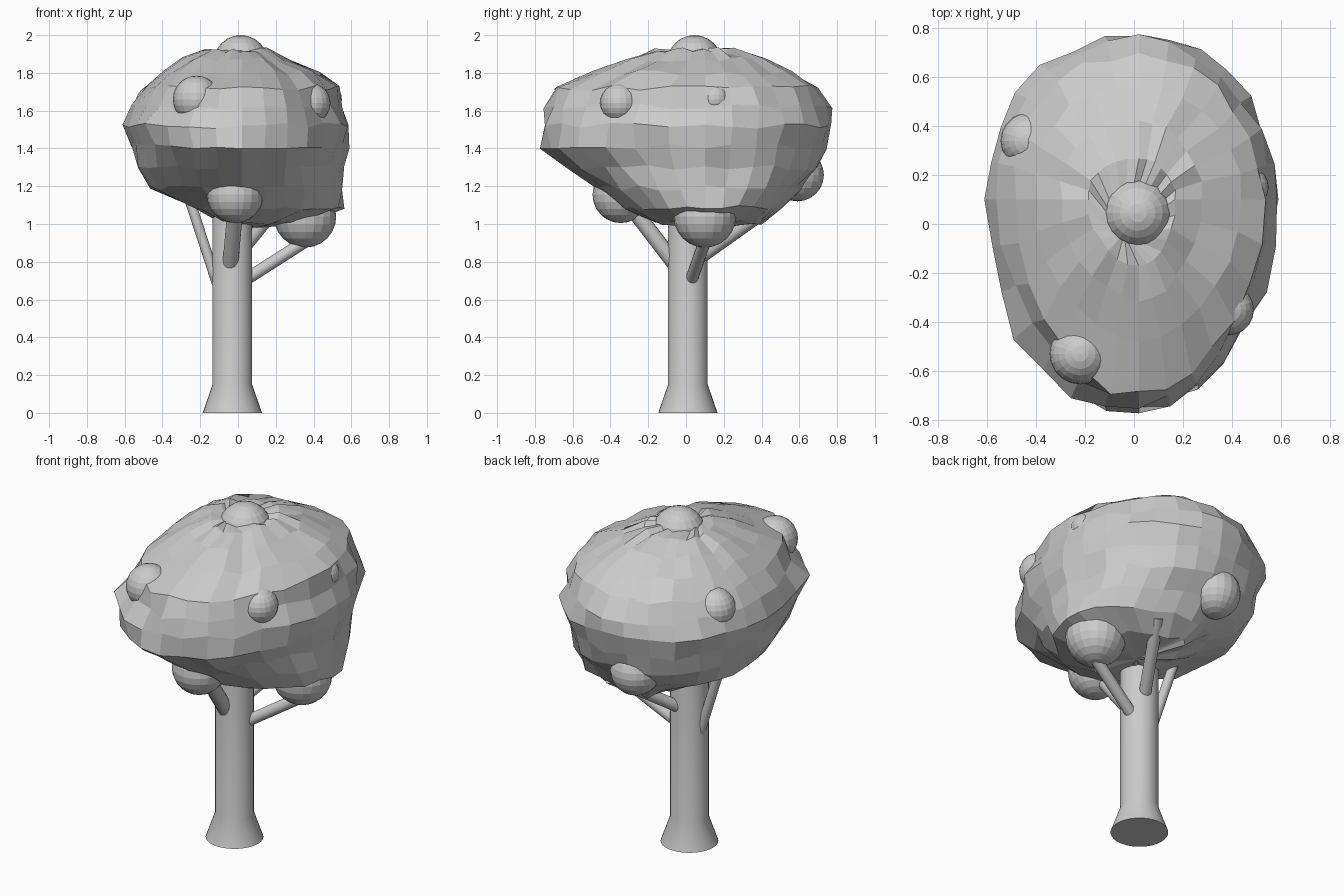
import bpy
import bmesh
import math
import random
from mathutils import Vector

random.seed(4)

default_cube = bpy.data.objects.get("Cube")
if default_cube:
    bpy.data.objects.remove(default_cube, do_unlink=True)

# One plain grey for the whole tree
grey = bpy.data.materials.new("plain grey")
grey.use_nodes = True
colour = (0.6, 0.6, 0.6, 1)
grey.diffuse_color = colour
grey.node_tree.nodes["Principled BSDF"].inputs["Base Color"].default_value = colour


def finish(mesh_builder, name, smooth=False):
    """Turn a bmesh into a named, coloured object."""
    bmesh.ops.recalc_face_normals(mesh_builder, faces=mesh_builder.faces[:])
    mesh = bpy.data.meshes.new(name)
    mesh_builder.to_mesh(mesh)
    mesh_builder.free()
    mesh.materials.append(grey)
    result = bpy.data.objects.new(name, mesh)
    bpy.context.collection.objects.link(result)
    if smooth:
        bpy.ops.object.select_all(action="DESELECT")
        result.select_set(True)
        bpy.context.view_layer.objects.active = result
        bpy.ops.object.shade_smooth_by_angle(angle=math.radians(35))


def loft(mesh_builder, rings):
    """Bridge neighbouring rings of vertices with quads."""
    for lower, upper in zip(rings, rings[1:]):
        count = len(lower)
        for i in range(count):
            j = (i + 1) % count
            mesh_builder.faces.new((lower[i], lower[j], upper[j], upper[i]))


def fan(mesh_builder, ring, tip):
    """Close a ring with triangles that meet in one point."""
    point = mesh_builder.verts.new(tip)
    for i, vertex in enumerate(ring):
        mesh_builder.faces.new((vertex, ring[(i + 1) % len(ring)], point))


def make_trunk(name, profile, sides=32):
    bm = bmesh.new()
    rings = []
    for radius, height in profile:
        angles = [math.tau * i / sides for i in range(sides)]
        rings.append([bm.verts.new((-0.03 + radius * math.cos(a),
                                    0.01 + radius * math.sin(a), height)) for a in angles])
    loft(bm, rings)
    bm.faces.new(rings[0])
    bm.faces.new(rings[-1])
    finish(bm, name, smooth=True)


def make_branch(name, start, end, radius):
    start, end = Vector(start), Vector(end)
    axis = end - start
    bm = bmesh.new()
    bmesh.ops.create_cone(bm, cap_ends=True, segments=16, radius1=radius,
                          radius2=radius, depth=axis.length)
    turn = axis.to_track_quat("Z", "Y").to_matrix()
    for vertex in bm.verts:
        vertex.co = turn @ vertex.co + (start + end) / 2
    finish(bm, name, smooth=True)


def make_clump(name, centre, radius):
    bm = bmesh.new()
    bmesh.ops.create_uvsphere(bm, u_segments=20, v_segments=12, radius=radius)
    bmesh.ops.translate(bm, verts=bm.verts[:], vec=centre)
    finish(bm, name)


def roundness(c, s, height):
    """Fullness of the crown outline in each quarter."""
    if c > 0:
        return 1.95 if s > 0 else 1.83
    if s > 0:
        return 2.3
    return 2.2 if height < 1.55 else 1.75


def make_crown(name, levels, bottom, top, sides=28):
    """Irregular crown; each level is height, front, back, right and left reach."""
    bm = bmesh.new()
    rings = []
    middle_x, middle_y = 0.02, 0.1
    for height, front, back, low_x, high_x in levels:
        ring = []
        for i in range(sides):
            angle = math.tau * i / sides
            c, s = math.cos(angle), math.sin(angle)
            reach_x = high_x - middle_x if c > 0 else middle_x - low_x
            reach_y = back - middle_y if s > 0 else middle_y - front
            power = roundness(c, s, height)
            fullness = (abs(c) ** power + abs(s) ** power) ** (-1 / power)
            swell = fullness * random.uniform(0.962, 1.025)
            lift = random.uniform(-0.015, 0.015)
            ring.append(bm.verts.new((middle_x + reach_x * c * swell,
                                      middle_y + reach_y * s * swell, height + lift)))
        rings.append(ring)
    loft(bm, rings)
    fan(bm, rings[0], bottom)
    fan(bm, rings[-1], top)
    finish(bm, name)


# Trunk with a flared foot
make_trunk("trunk", [(0.157, 0), (0.105, 0.15), (0.105, 1.4)])

# Branches reaching up into the crown
make_branch("front_branch", (-0.04, -0.06, 0.79), (-0.01, -0.32, 1.13), 0.042)
make_branch("left_branch", (0.0, 0.02, 0.68), (0.36, 0.1, 0.91), 0.033)
make_branch("right_branch", (-0.1, 0.02, 0.65), (-0.26, 0.03, 1.14), 0.027)
make_branch("back_branch", (-0.02, 0.06, 0.81), (0.2, 0.44, 1.08), 0.034)

# Main leaf crown
make_crown("crown", [
    (1.01, -0.16, 0.42, -0.08, 0.36),
    (1.09, -0.34, 0.52, -0.25, 0.57),
    (1.19, -0.47, 0.61, -0.46, 0.56),
    (1.30, -0.62, 0.69, -0.53, 0.55),
    (1.41, -0.77, 0.74, -0.56, 0.58),
    (1.52, -0.77, 0.77, -0.60, 0.60),
    (1.62, -0.74, 0.76, -0.56, 0.57),
    (1.72, -0.71, 0.69, -0.49, 0.53),
    (1.80, -0.50, 0.57, -0.41, 0.44),
    (1.87, -0.32, 0.43, -0.30, 0.28),
    (1.92, -0.18, 0.27, -0.19, 0.17),
], bottom=(0.1, 0.14, 0.98), top=(-0.04, -0.04, 1.92))

# Round leaf clumps poking out of the crown
make_clump("top_clump", (0.015, 0.045, 1.855), 0.145)
make_clump("low_left_clump", (0.355, 0.1, 1.04), 0.165)
make_clump("low_front_clump", (-0.015, -0.345, 1.155), 0.15)
make_clump("low_back_clump", (-0.08, 0.59, 1.26), 0.14)
make_clump("front_clump", (-0.22, -0.53, 1.66), 0.125)
make_clump("left_front_clump", (0.385, -0.35, 1.64), 0.105)
make_clump("left_back_clump", (0.465, 0.15, 1.66), 0.085)
make_clump("right_back_clump", (-0.43, 0.34, 1.63), 0.115)
